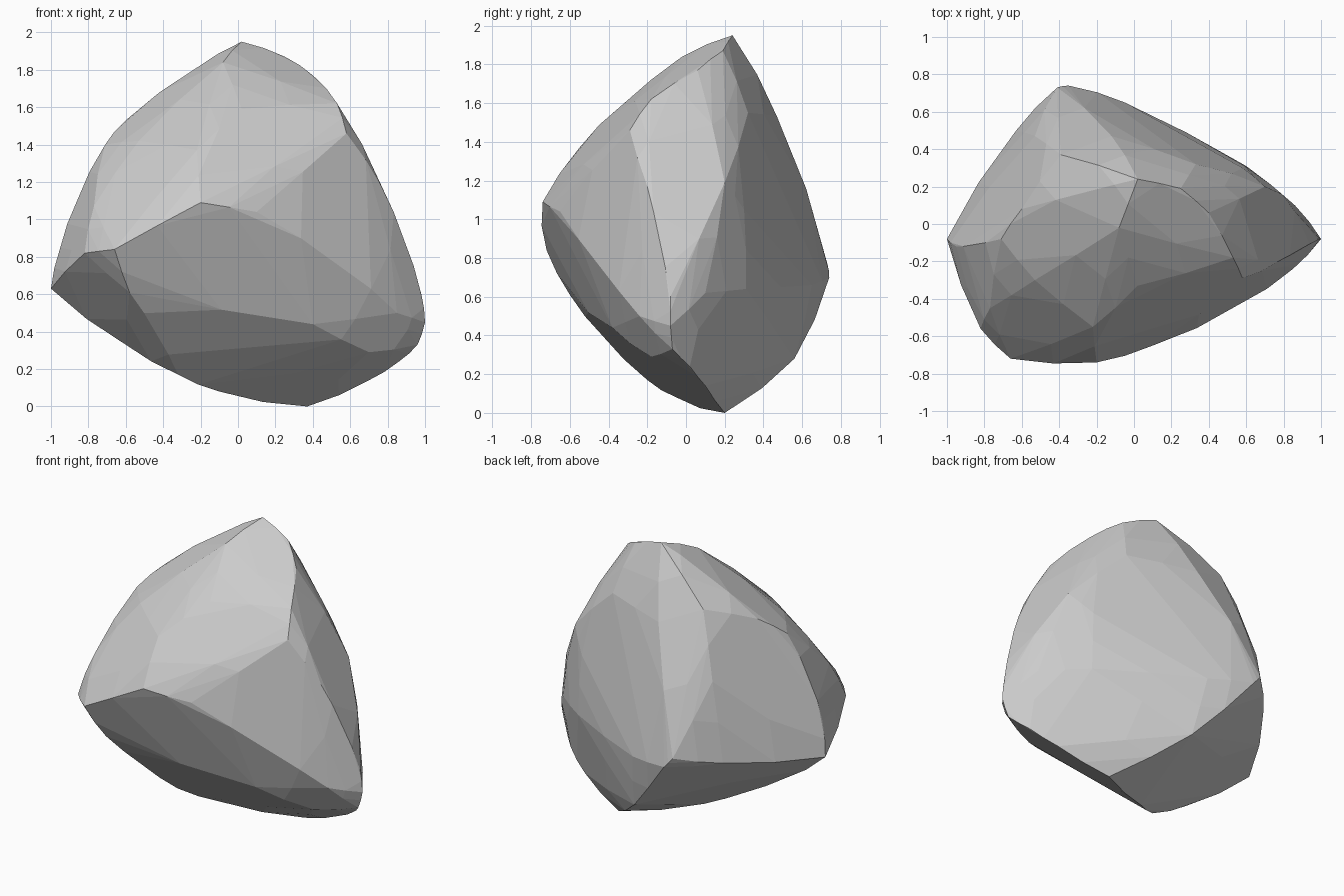
import bpy, bmesh

# corner points of the boulder, grouped by the ridge they lie on
ridges = {
    "crest": [(0.02, 0.24, 1.95), (0.25, 0.19, 1.87), (0.40, 0.06, 1.77), (-0.22, 0.18, 1.81),
              (0.53, -0.18, 1.62), (0.58, -0.29, 1.46), (-0.08, -0.02, 1.84)],
    "right_edge": [(0.77, -0.20, 1.17), (0.70, 0.20, 1.19), (0.88, -0.13, 0.90), (0.98, -0.08, 0.60),
                   (1.0, -0.08, 0.45), (0.58, 0.30, 1.05), (0.96, -0.07, 0.33)],
    "front": [(-0.20, -0.74, 1.09), (0.10, -0.65, 1.04), (0.56, -0.43, 0.76), (0.85, -0.24, 0.50),
              (-0.66, -0.72, 0.84), (0.02, -0.33, 1.59), (-0.22, -0.55, 1.37),
              (-0.53, -0.30, 1.42), (-0.77, -0.45, 1.07)],
    "bottom": [(0.37, 0.20, 0.0), (-0.10, -0.05, 0.08), (-0.32, -0.20, 0.17), (-0.42, -0.43, 0.40),
               (0.40, -0.38, 0.44), (0.70, 0.10, 0.14), (0.86, 0.02, 0.24), (0.70, -0.18, 0.29),
               (-0.60, -0.20, 0.33), (-0.58, -0.60, 0.61)],
    "left": [(-1.0, -0.08, 0.63), (-0.82, -0.56, 0.82), (-0.95, -0.12, 0.85), (-0.86, -0.12, 1.10),
             (-0.71, -0.08, 1.40), (-0.60, 0.08, 1.53), (-0.39, 0.37, 1.65), (-0.63, 0.50, 0.71)],
    "back": [(-0.35, 0.74, 0.70), (-0.41, 0.73, 0.77), (-0.05, 0.65, 0.66), (0.60, 0.31, 0.64),
             (0.86, 0.10, 0.62), (0.0, 0.56, 0.28), (-0.12, 0.47, 1.53), (-0.53, 0.47, 1.23),
             (0.33, 0.32, 1.55)],
}


def skin(points):
    """Convex skin around a set of points."""
    bm = bmesh.new()
    for p in points:
        bm.verts.new(p)
    bmesh.ops.convex_hull(bm, input=bm.verts)
    loose = [v for v in bm.verts if not v.link_faces]
    bmesh.ops.delete(bm, geom=loose, context='VERTS')
    bmesh.ops.recalc_face_normals(bm, faces=bm.faces)
    bm.normal_update()
    return bm


# coarse boulder
corners = [p for ridge in ridges.values() for p in ridge]
rough = skin(corners)

# weathering: push the middle of each long bent edge slightly outwards
bulges = []
for e in rough.edges:
    a, b = e.link_faces
    bend = min(1, a.normal.angle(b.normal) / 0.4)
    out = (a.normal + b.normal).normalized()
    mid = (e.verts[0].co + e.verts[1].co) / 2
    bulges.append(mid + out * 0.03 * e.calc_length() * bend)
rough.free()

# final faceted boulder, nearly coplanar triangles merged into flat facets
bm = skin(corners + bulges)
bmesh.ops.dissolve_limit(bm, angle_limit=0.05, verts=bm.verts, edges=bm.edges)

mesh = bpy.data.meshes.new("boulder")
bm.to_mesh(mesh)
bm.free()
boulder = bpy.data.objects.new("boulder", mesh)
bpy.context.collection.objects.link(boulder)
